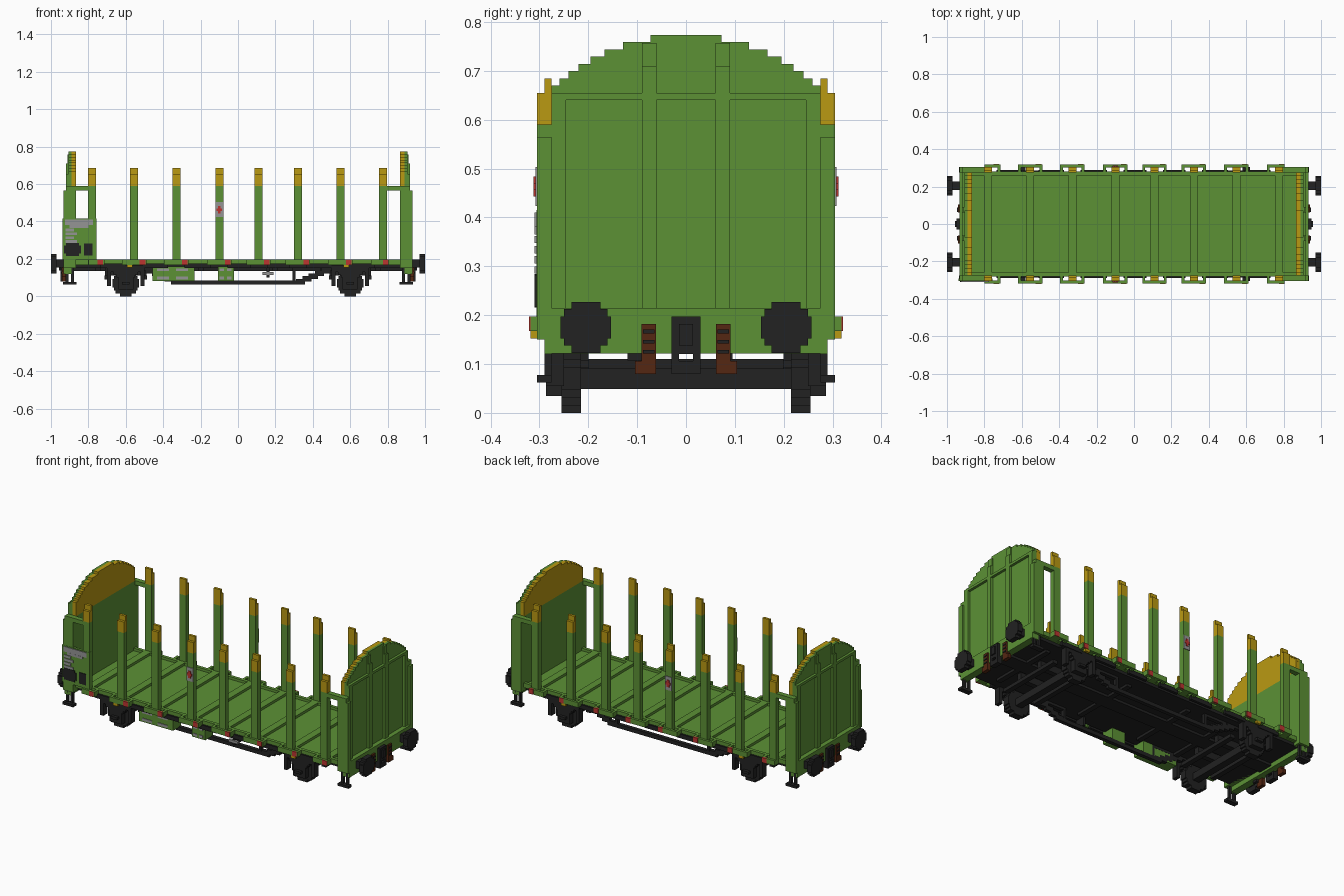
import bpy, bmesh
from math import sqrt
from mathutils import Matrix, Vector

default_cube = bpy.data.objects.get("Cube")
if default_cube:
    bpy.data.objects.remove(default_cube)


def material(name, *rgb):
    made = bpy.data.materials.new(name)
    made.use_nodes = True
    made.diffuse_color = (*rgb, 1)
    shader = made.node_tree.nodes["Principled BSDF"]
    shader.inputs["Base Color"].default_value = (*rgb, 1)
    return made


GREEN = material("leaf green", .107, .284, .036)
YELLOW = material("warning yellow", .49, .32, .006)
BLACK = material("chassis black", .016, .016, .016)
GREY = material("marking grey", .3, .3, .3)
RED = material("marker red", .5, .035, .03)
BROWN = material("rust brown", .09, .02, .006)


def span(centre, half):
    return centre - half, centre + half


def above(low, size):
    return low, low + size


def below(high, size):
    return high - size, high


def build(name, colour, boxes, flip=""):
    """One object from boxes given as x, y and z spans, mirrored over the flip axes."""
    bm = bmesh.new()
    for box in boxes:
        corners = list(zip(*box))
        low, high = Vector(corners[0]), Vector(corners[1])
        place = Matrix.Translation((low + high) / 2) @ Matrix.Diagonal((*(high - low), 1))
        bmesh.ops.create_cube(bm, size=1, matrix=place)
    for axis in flip:
        bmesh.ops.mirror(bm, geom=bm.verts[:] + bm.edges[:] + bm.faces[:],
                         axis=axis.upper(), merge_dist=-1)
    bmesh.ops.recalc_face_normals(bm, faces=bm.faces[:])
    mesh = bpy.data.meshes.new(name)
    bm.to_mesh(mesh)
    bm.free()
    mesh.materials.append(colour)
    bpy.context.scene.collection.objects.link(bpy.data.objects.new(name, mesh))


def stepped_disc(radius, rows, across, height):
    """Blocky circle as pairs of horizontal and vertical spans."""
    step = radius * 2 / rows
    for row in range(rows):
        low = row * step - radius
        half = sqrt(radius ** 2 - (low + step / 2) ** 2)
        half = round(half / step * 2) * step / 2
        yield span(across, half), above(height + low, step)


# Shared measures
BLOCK = .0148
SIDES = (-1, 1)
FLOOR_HALF = .275
FLOOR_TOP = .182
SILL_TOP = .197
CHASSIS = .15
YELLOW_FROM = .59
WALL_INSIDE, WALL_FACE, WALL_END = .865, .905, .932
LINING_BACK = WALL_FACE - BLOCK
ARCH_BASE = .655
SIDE_SPAN = (FLOOR_HALF, FLOOR_HALF + BLOCK * 2)
THIN_SIDE = (FLOOR_HALF, FLOOR_HALF + BLOCK)
FLOOR_SPAN = span(0, FLOOR_HALF)
SILL_SPAN = below(SILL_TOP, BLOCK * 2)
POSTS = [-.78, -.555, -.33, -.1, .11, .32, .547, .775]
post_spans = [span(x, BLOCK * 1.45) for x in POSTS]

# Floor, side sills and cross ridges
build("floor", GREEN, [(span(0, WALL_INSIDE), FLOOR_SPAN, below(FLOOR_TOP, BLOCK))])
build("side_sills", GREEN,
      [(span(0, WALL_END), above(FLOOR_HALF - BLOCK, BLOCK * 1.3), below(SILL_TOP, BLOCK * 1.7))], "y")
build("floor_ridges", GREEN, [(x, FLOOR_SPAN, below(SILL_TOP, BLOCK)) for x in post_spans])

# Stanchions with yellow tops
build("stanchions", GREEN, [(x, SIDE_SPAN, (FLOOR_TOP - BLOCK, YELLOW_FROM)) for x in post_spans], "y")
build("stanchion_tops", YELLOW, [(x, SIDE_SPAN, (YELLOW_FROM, ARCH_BASE)) for x in post_spans], "y")
build("stanchion_tips", YELLOW, [(x, THIN_SIDE, above(ARCH_BASE, BLOCK * 2)) for x in post_spans], "y")

# Stanchion pockets: an outer strip and two legs, cut short at the car ends
pocket_strip = below(.318, BLOCK)
pocket_legs = (FLOOR_HALF, pocket_strip[1])
pockets, red_marks = [], []
for x in POSTS:
    left = x - (.02 if x == min(POSTS) else .065)
    right = x + (.03 if x == max(POSTS) else .065)
    pockets += [((left, right), pocket_strip, SILL_SPAN),
                (above(left, BLOCK), pocket_legs, SILL_SPAN),
                (below(right, BLOCK), pocket_legs, SILL_SPAN)]
    red_marks.append((below(min(right, x + BLOCK * 4), BLOCK * 2),
                      above(pocket_strip[1] - BLOCK / 2, BLOCK * .7), SILL_SPAN))
build("stanchion_pockets", GREEN, pockets, "y")
build("pocket_red_marks", RED, red_marks, "y")
build("pocket_yellow_marks", YELLOW,
      [(span(side * .58, BLOCK), pocket_strip, below(SILL_SPAN[0], BLOCK)) for side in SIDES], "y")

# End walls with a stepped arch and a yellow inner lining
arch = []
for row in range(8):
    rise = above(ARCH_BASE + row * BLOCK, BLOCK)
    arch.append((span(0, sqrt(.16 - (rise[1] - .38) ** 2)), rise))
shoulder = (FLOOR_SPAN, (YELLOW_FROM, ARCH_BASE))
build("end_walls", GREEN,
      [((WALL_INSIDE, WALL_FACE), FLOOR_SPAN, (CHASSIS, YELLOW_FROM))]
      + [((LINING_BACK, WALL_FACE), y, z) for y, z in [shoulder] + arch], "x")
build("end_wall_linings", YELLOW,
      [((WALL_INSIDE, LINING_BACK), y, z) for y, z in [shoulder] + arch], "x")

# Ribs and corner framing on the end walls
rib = above(WALL_FACE, BLOCK)
panel_top = ARCH_BASE - BLOCK
build("end_wall_ribs", GREEN,
      [(rib, span(side * .075, BLOCK), (SILL_TOP, .71)) for side in SIDES]
      + [(above(WALL_FACE, BLOCK / 2), span(side * .075, BLOCK), (.71, .757)) for side in SIDES]
      + [(rib, span(side * .26, BLOCK), (SILL_TOP, panel_top)) for side in SIDES]
      + [(rib, FLOOR_SPAN, (panel_top, ARCH_BASE))], "x")
build("headstocks", GREEN, [((LINING_BACK, WALL_END), FLOOR_SPAN, (.122, .215))], "x")
build("corner_posts", GREEN,
      [((WALL_INSIDE, WALL_END), SIDE_SPAN, (CHASSIS, .565)),
       ((WALL_INSIDE, rib[1]), SIDE_SPAN, (.565, YELLOW_FROM)),
       ((LINING_BACK, WALL_END), THIN_SIDE, below(CHASSIS, BLOCK * 2))], "xy")
build("corner_rails", GREEN,
      [((max(POSTS), WALL_INSIDE), SIDE_SPAN, (.565, YELLOW_FROM))], "xy")

# Marked board on one front corner
board_front = -.306
build("corner_board", GREEN, [((-.937, -.757), above(board_front, BLOCK), (SILL_TOP, .415))])
board_face = span(board_front, BLOCK / 4)
small_lines = [((-.922, -.862 - BLOCK * (row % 2)), board_face, above(.285 + row * BLOCK * 1.4, BLOCK))
               for row in range(4)]
build("board_grey_marks", GREY,
      small_lines + [((-.925, -.775), board_face, below(.41, BLOCK * 2)),
                     ((-.9, -.8), board_face, below(.38, BLOCK))])
dark_patches = [(span(-.885, half), board_face, span(CHASSIS + .1, rise))
                for half, rise in ((BLOCK * 3, BLOCK * 1.5), (BLOCK * 2.3, BLOCK * 2.3))]
build("board_dark_marks", BLACK,
      dark_patches + [(span(-.8, BLOCK * 1.5), board_face, span(CHASSIS + .1, BLOCK * 2.2))])

# Plain label on one stanchion of each side
label_x, label_z = POSTS[3], .463
label_face = SIDE_SPAN[1]
build("stanchion_label", GREY,
      [(post_spans[3], above(label_face, BLOCK / 4), span(label_z, .04))], "y")
build("label_red_mark", RED,
      [(span(label_x, wide), above(label_face, BLOCK / 2), span(label_z, tall))
       for wide, tall in ((BLOCK, BLOCK / 2), (BLOCK / 2, BLOCK * 1.4))], "y")

# Underframe, sill blocks and cross members
build("underframe", BLACK,
      [(span(0, LINING_BACK), span(0, FLOOR_HALF - BLOCK), above(CHASSIS, BLOCK * 1.3)),
       (span(0, LINING_BACK), span(0, BLOCK * 3), below(CHASSIS, BLOCK))])
build("sill_blocks", BLACK,
      [((here + BLOCK * 3, following - BLOCK * 3), THIN_SIDE, above(CHASSIS, BLOCK * 1.7))
       for here, following in zip(POSTS, POSTS[1:])], "y")
build("cross_members", BLACK,
      [(span(x, BLOCK), span(0, .2), below(CHASSIS, BLOCK)) for x in (.2, .45, .75)], "x")

# Truss bars rising in steps towards the wheels
truss_y = above(.2, BLOCK * 1.5)
truss_low = .063
steps = [(above(.31 + step * BLOCK * 2.3, BLOCK * 3.3), truss_y,
          above(truss_low + step * BLOCK, BLOCK * 2)) for step in range(6)]
build("truss_bars", BLACK,
      steps + [(span(0, .33), truss_y, above(truss_low, BLOCK * 1.5)),
               (span(.3, BLOCK / 2), truss_y, (truss_low, CHASSIS)),
               ((.3, .44), truss_y, below(CHASSIS, BLOCK))], "xy")

# Equipment boxes under the front side
equipment = [(-.456, -.232), (-.108, -.022)]
box_front = -FLOOR_HALF
build("equipment_boxes", GREEN, [(x, above(box_front, BLOCK * 5), (.082, .158)) for x in equipment])
build("equipment_grey_marks", GREY,
      [(span(left + (right - left) * part, (right - left) / 7), span(box_front, BLOCK / 4),
        span(.12 + side * BLOCK * 1.5, BLOCK / 2))
       for left, right in equipment for side in SIDES for part in (.25, .7)])
build("brake_handle", GREY, [(span(.16, BLOCK * 2), above(box_front, BLOCK), span(.122, BLOCK / 2))])
build("brake_bracket", BLACK, [(span(.16, BLOCK / 2), above(box_front + BLOCK / 2, BLOCK * 4), (.1, CHASSIS))])

# Wheels, axles and suspension
AXLE, HUB = .6, .07
build("wheels", BLACK,
      [(x, (.215, .255), z) for x, z in stepped_disc(HUB, 9, AXLE, HUB)], "xy")
build("axles", BLACK, [(span(AXLE, BLOCK * 1.4), span(0, .22), span(HUB, BLOCK * 1.4))], "x")
bearing = (.25, .286)
springs = [(span(AXLE, .05 + leaf * BLOCK), bearing, above(.1 + leaf * BLOCK, BLOCK))
           for leaf in range(4)]
hangers = [(span(AXLE + side * .09, BLOCK * .7), bearing, (HUB - BLOCK, CHASSIS)) for side in SIDES]
build("suspension", BLACK,
      springs + hangers + [(span(AXLE, BLOCK * 2.7), bearing, (HUB / 2, .1)),
                           (span(AXLE, BLOCK * 1.4), SIDE_SPAN, span(HUB, BLOCK / 2)),
                           (span(AXLE, BLOCK * 8), bearing, above(CHASSIS, BLOCK))], "xy")
build("brake_rigging", BLACK,
      [(span(AXLE + side * .1, BLOCK), span(0, .2), span(.1, BLOCK * .7)) for side in SIDES]
      + [(span(AXLE, .11), span(side * .08, BLOCK), (.11, CHASSIS)) for side in SIDES], "x")

# Corner steps
build("corner_steps", BLACK,
      [(span(.9, BLOCK * 2.4), SIDE_SPAN, span(HUB, BLOCK / 2))]
      + [(span(.9 + side * BLOCK, BLOCK / 2), THIN_SIDE, (HUB, CHASSIS)) for side in SIDES], "xy")

# Buffers
buffer_y, buffer_z = .205, .175
build("buffer_heads", BLACK,
      [(below(1, BLOCK * 2), y, z) for y, z in stepped_disc(.052, 7, buffer_y, buffer_z)], "xy")
build("buffer_shafts", BLACK,
      [((rib[1], 1 - BLOCK), span(buffer_y, BLOCK * 1.5), span(buffer_z, BLOCK * 1.5))], "xy")

# Couplings and brake hoses
coupling_x = above(rib[1], BLOCK * 2)
coupling_y = span(0, BLOCK * 2)
build("couplings", BLACK,
      [(coupling_x, coupling_y, (.12, SILL_TOP)),
       (coupling_x, coupling_y, (.08, .106)),
       (above(coupling_x[1], BLOCK / 2), span(0, BLOCK), below(SILL_TOP - BLOCK, BLOCK * 3))]
      + [(coupling_x, span(side * BLOCK * 1.5, BLOCK / 2), (.1, .125)) for side in SIDES], "x")
build("coupling_lever", BLACK, [(rib, span(-.105, BLOCK), span(.115, BLOCK / 2))], "x")
hose_x = above(rib[1], BLOCK * 1.5)
build("brake_hoses", BROWN,
      [(hose_x, span(.076, BLOCK), (.08, .182)), (hose_x, span(.09, BLOCK), (.08, .106))], "xy")
build("hose_clamps", BLACK,
      [(above(hose_x[1] - BLOCK / 4, BLOCK / 2), span(.076, BLOCK * .8),
        span(.125 + clamp * BLOCK * 1.4, BLOCK / 4)) for clamp in range(3)], "xy")
